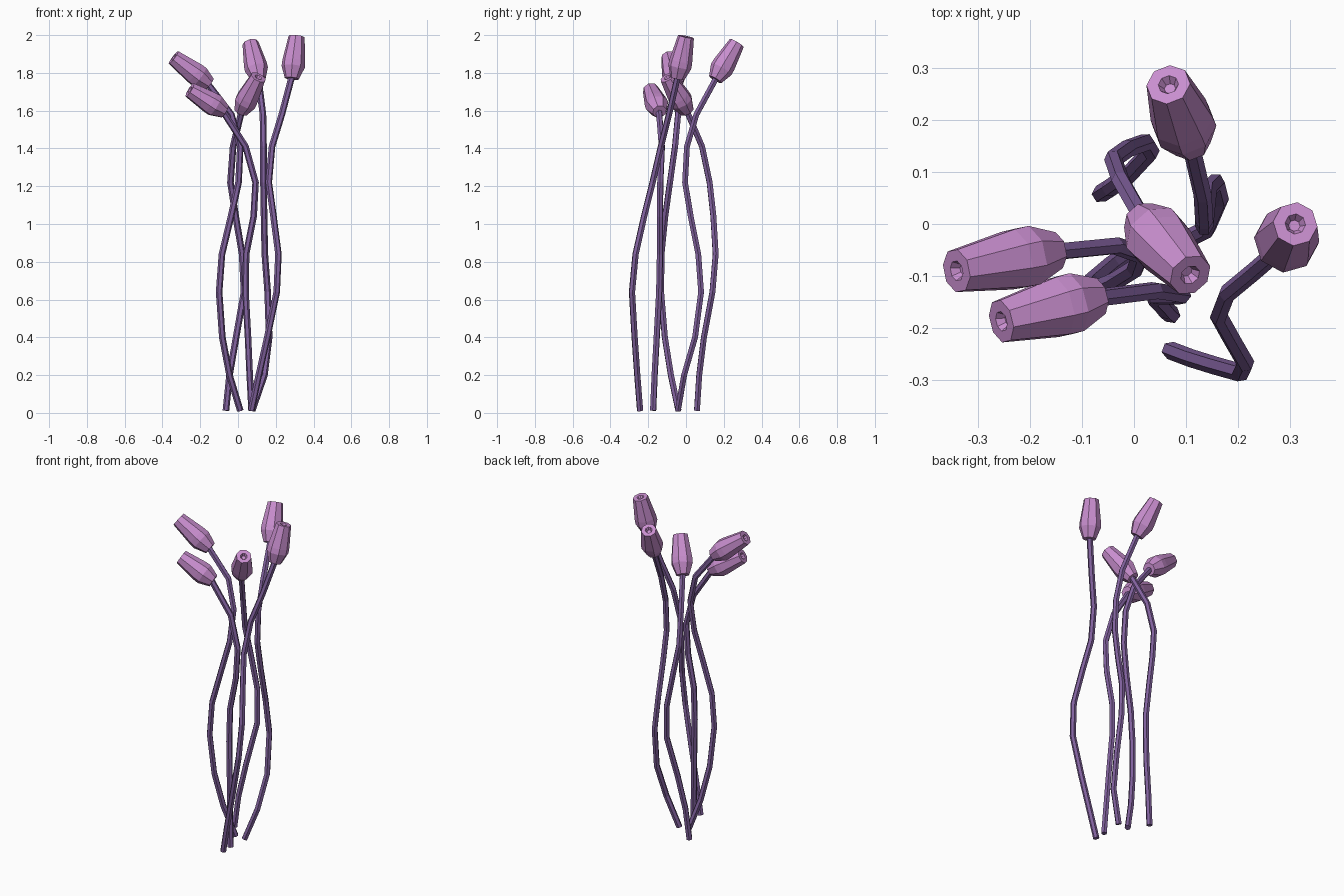
import bpy, bmesh, math
from mathutils import Vector


def material(name, color):
    m = bpy.data.materials.new(name)
    m.diffuse_color = color
    return m


stem_mat = material("stem_purple", (0.22, 0.12, 0.34, 1))
bud_mat = material("bud_pink", (0.58, 0.27, 0.62, 1))

# Heights shared by the lower stem points
LEVELS = (0.012, 0.2, 0.4, 0.64, 0.84, 1.04, 1.22, 1.41, 1.58)

# Each flower: stem x and y at LEVELS, bud base, bud tip
FLOWERS = [
    ((0.075, 0.14, 0.165, 0.157, 0.142, 0.138, 0.135, 0.135, 0.132),
     (-0.043, -0.01, 0.048, 0.08, 0.065, 0.025, -0.005, 0.005, 0.055),
     (0.11, 0.155, 1.765), (0.066, 0.268, 1.957)),
    ((0.07, 0.11, 0.155, 0.205, 0.214, 0.188, 0.163, 0.18, 0.232),
     (-0.243, -0.258, -0.272, -0.286, -0.267, -0.222, -0.177, -0.133, -0.09),
     (0.285, -0.046, 1.77), (0.31, 0.0, 1.992)),
    ((0.012, -0.045, -0.083, -0.1, -0.085, -0.037, 0.003, 0.012, -0.035),
     (-0.04, -0.08, -0.112, -0.132, -0.13, -0.11, -0.085, -0.058, -0.042),
     (-0.152, -0.052, 1.74), (-0.341, -0.09, 1.882)),
    ((0.072, 0.062, 0.053, 0.04, 0.043, 0.083, 0.093, 0.04, -0.055),
     (-0.174, -0.166, -0.155, -0.142, -0.138, -0.138, -0.136, -0.128, -0.137),
     (-0.07, -0.14, 1.595), (-0.255, -0.187, 1.71)),
    ((-0.064, -0.045, -0.01, 0.032, 0.022, -0.012, -0.04, -0.026, 0.012),
     (0.058, 0.07, 0.095, 0.14, 0.157, 0.145, 0.125, 0.085, 0.012),
     (0.015, 0.008, 1.595), (0.108, -0.098, 1.777)),
]

# Bud profile: radius, fraction of length (last points form the tip dimple)
PROFILE = ((0.038, 0.0), (0.062, 0.28), (0.061, 0.42), (0.043, 1.0),
           (0.02, 1.0), (0.011, 0.93))
SIDES = 8


def add_stem(name, points):
    cu = bpy.data.curves.new(name, 'CURVE')
    cu.dimensions = '3D'
    cu.bevel_depth = 0.0175
    cu.bevel_resolution = 1
    cu.use_fill_caps = True
    sp = cu.splines.new('POLY')
    sp.points.add(len(points) - 1)
    for p, co in zip(sp.points, points):
        p.co = (*co, 1)
    sp.use_smooth = False
    cu.materials.append(stem_mat)
    bpy.context.collection.objects.link(bpy.data.objects.new(name, cu))


def add_bud(name, base, tip):
    axis = tip - base
    length = axis.length
    bm = bmesh.new()
    rings = []
    for r, f in PROFILE:
        rings.append([bm.verts.new((r * math.cos(a), r * math.sin(a), f * length))
                      for a in ((i + 0.5) * math.tau / SIDES for i in range(SIDES))])
    for lo, hi in zip(rings, rings[1:]):
        for i in range(SIDES):
            j = (i + 1) % SIDES
            bm.faces.new((lo[i], lo[j], hi[j], hi[i]))
    bm.faces.new(rings[0][::-1])
    bm.faces.new(rings[-1])
    me = bpy.data.meshes.new(name)
    bm.to_mesh(me)
    bm.free()
    me.materials.append(bud_mat)
    ob = bpy.data.objects.new(name, me)
    ob.location = base
    ob.rotation_euler = axis.to_track_quat('Z', 'Y').to_euler()
    bpy.context.collection.objects.link(ob)


for n, (xs, ys, base, tip) in enumerate(FLOWERS, 1):
    base, tip = Vector(base), Vector(tip)
    path = [Vector(p) for p in zip(xs, ys, LEVELS) if p[2] < base.z - 0.05]
    # Stem ends just inside the bud
    path.append(base + (tip - base) * 0.08)
    add_stem(f"stem_{n}", path)
    add_bud(f"bud_{n}", base, tip)
